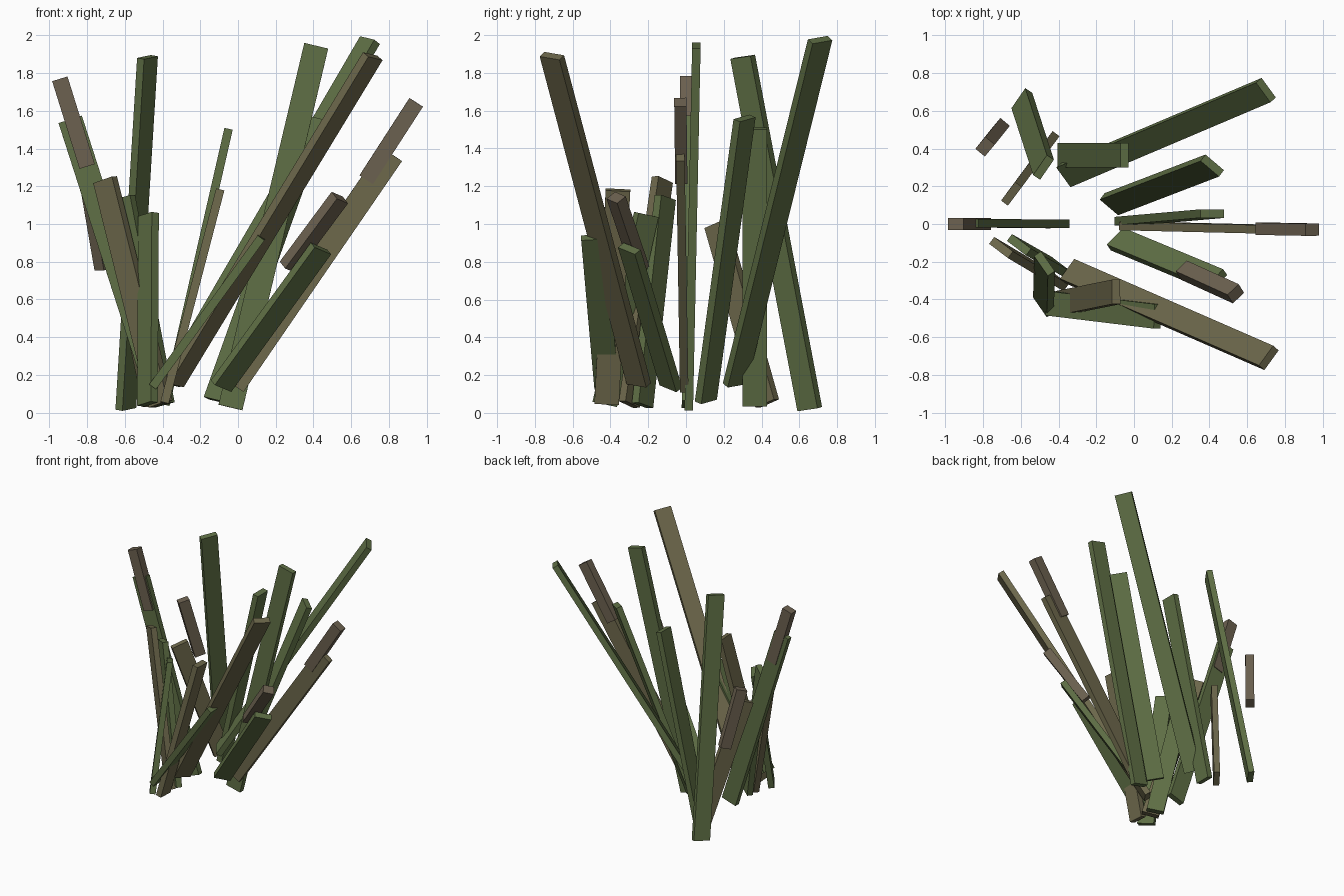
import bpy, bmesh
from mathutils import Vector


def material(name, rgb):
    m = bpy.data.materials.new(name)
    m.diffuse_color = (*rgb, 1)
    return m


GREEN = material("leaf_green", (0.115, 0.160, 0.060))
OLIVE = material("dry_olive", (0.155, 0.140, 0.072))
BROWN = material("seed_brown", (0.150, 0.120, 0.080))


def bar(name, base, tip, hint, mat, w, t):
    """Box running from base to tip, its wide side turned towards hint."""
    base, tip = Vector(base), Vector(tip)
    axis = (tip - base).normalized()
    side = Vector((*hint, 0))
    side = (side - axis * side.dot(axis)).normalized()
    flat = axis.cross(side)
    bm = bmesh.new()
    bmesh.ops.create_cube(bm, size=1)
    for v in bm.verts:
        c = v.co.copy()
        v.co = base.lerp(tip, c.z + 0.5) + side * c.x * w + flat * c.y * t
    mesh = bpy.data.meshes.new(name)
    bm.to_mesh(mesh)
    bm.free()
    mesh.materials.append(mat)
    bpy.context.collection.objects.link(bpy.data.objects.new(name, mesh))


# Long leaf blades: base, tip, width direction
green_blades = [
    ((-0.36, 0.26, 0.155), (0.70, 0.71, 1.975), (0.65, -0.75)),
    ((-0.385, 0.365, 0.04), (-0.05, 0.365, 1.505), (0, 1)),
    ((-0.12, 0.105, 0.065), (0.415, 0.31, 1.56), (0.8, -0.6)),
    ((-0.04, 0.015, 0.027), (0.415, 0.055, 1.945), (1, 0)),
    ((-0.09, -0.08, 0.14), (0.44, -0.30, 0.87), (0.8, 0.55)),
    ((-0.45, -0.42, 0.14), (0.125, -0.49, 0.93), (0, 1)),
    ((-0.48, -0.43, 0.045), (-0.475, -0.21, 1.05), (0.55, -0.83)),
    ((-0.40, -0.23, 0.04), (-0.61, -0.11, 1.14), (0.8, -0.6)),
    ((-0.405, 0.0, 0.045), (-0.89, 0.005, 1.555), (1, 0)),
    ((-0.595, 0.655, 0.02), (-0.48, 0.30, 1.885), (0.55, 0.83)),
]
olive_blades = [
    ((-0.34, -0.25, 0.155), (0.715, -0.71, 1.89), (0.65, 0.75)),
    ((-0.025, -0.01, 0.146), (0.816, -0.03, 1.37), (1, 0)),
    ((-0.39, -0.42, 0.05), (-0.095, -0.36, 1.18), (0, 1)),
    ((-0.41, -0.30, 0.045), (-0.705, -0.125, 1.235), (0.8, -0.6)),
    ((-0.45, 0.43, 0.05), (-0.65, 0.16, 1.0), (0.6, 0.8)),
]
for i, (b, t, h) in enumerate(green_blades):
    bar(f"green_blade_{i + 1}", b, t, h, GREEN, 0.13, 0.045)
for i, (b, t, h) in enumerate(olive_blades):
    bar(f"dry_blade_{i + 1}", b, t, h, OLIVE, 0.13, 0.045)

# Short seed heads beside the blade tips
seed_heads = [
    ((0.68, -0.025, 1.235), (0.945, -0.03, 1.645), (1, 0)),
    ((0.265, -0.245, 0.77), (0.54, -0.37, 1.14), (0.8, 0.5)),
    ((-0.80, 0.0, 1.305), (-0.945, 0.0, 1.77), (1, 0)),
    ((-0.71, 0.51, 0.765), (-0.79, 0.41, 1.23), (0.64, 0.77)),
]
for i, (b, t, h) in enumerate(seed_heads):
    bar(f"seed_head_{i + 1}", b, t, h, BROWN, 0.085, 0.065)
